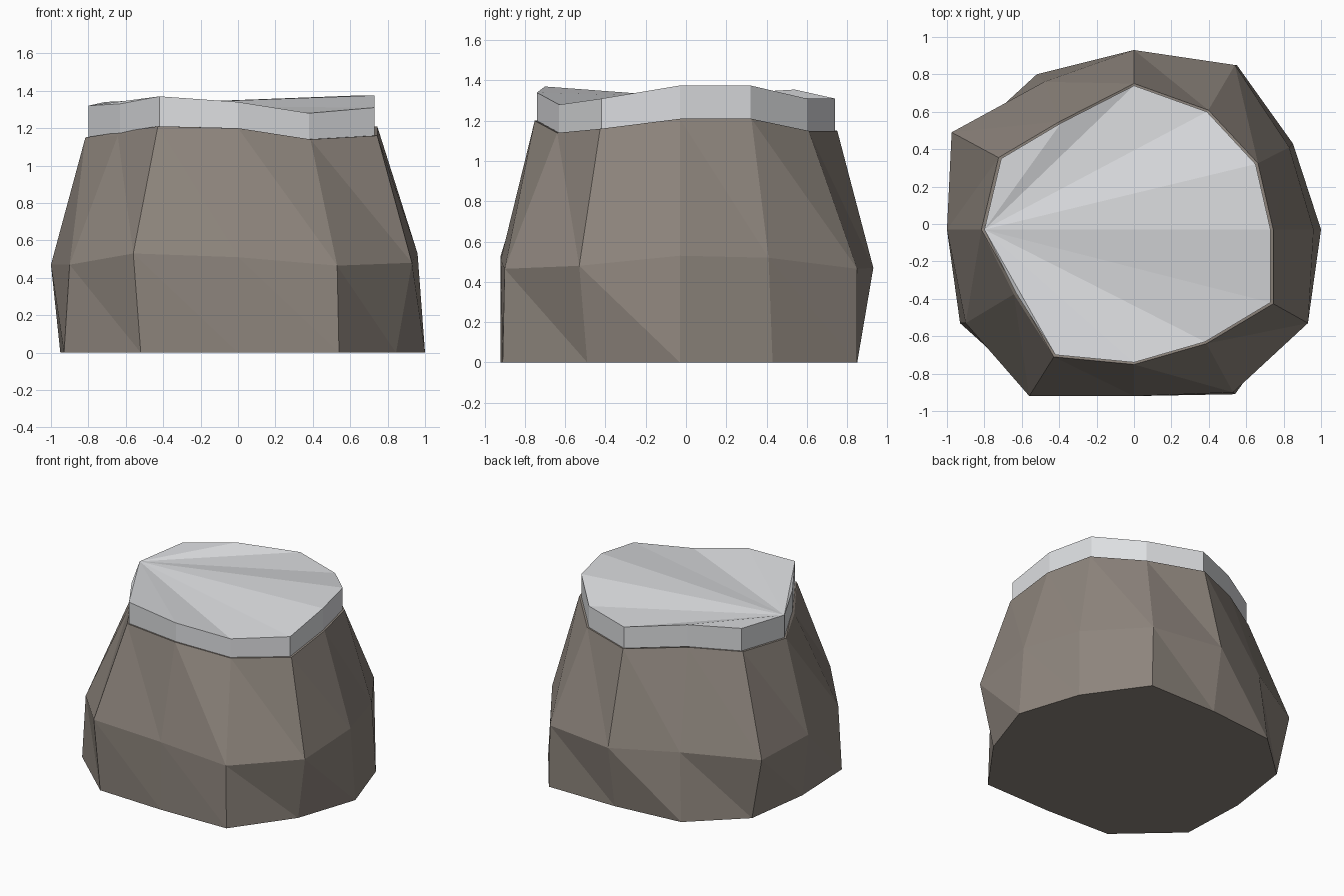
import bpy, bmesh

if "Cube" in bpy.data.objects:
    bpy.data.objects.remove(bpy.data.objects["Cube"])

# Rings run counter-clockwise from +x in 30 degree steps
base = [(1.0, -.03), (.85, .43), (.55, .85), (0, .85), (-.52, .80), (-.88, .47),
        (-.95, -.03), (-.93, -.53), (-.52, -.90), (0, -.92), (.54, -.91), (.845, -.49)]
middle = [(.96, -.03, .53), (.83, .41, .52), (.54, .85, .465), (0, .93, .47),
          (-.48, .76, .50), (-.975, .49, .47), (-1.0, -.03, .47), (-.90, -.53, .47),
          (-.56, -.92, .53), (0, -.92, .51), (.53, -.90, .465), (.93, -.53, .48)]
# Cap outline: x, y, lower z, upper z
rim = [(.73, -.03, 1.21, 1.375), (.65, .32, 1.21, 1.375), (.39, .60, 1.15, 1.31),
       (0, .74, 1.15, 1.31), (-.39, .54, 1.19, 1.355), (-.71, .35, 1.17, 1.34),
       (-.80, -.03, 1.15, 1.32), (-.63, -.37, 1.16, 1.33), (-.42, -.70, 1.21, 1.37),
       (0, -.74, 1.20, 1.34), (.38, -.63, 1.14, 1.28), (.73, -.42, 1.16, 1.31)]


def material(name, rgb):
    m = bpy.data.materials.new(name)
    m.diffuse_color = (*rgb, 1)
    m.use_nodes = True
    m.node_tree.nodes["Principled BSDF"].inputs["Base Color"].default_value = m.diffuse_color
    return m


def loft(name, rings, mat, apex=6):
    """Join stacked rings with triangles and close both ends with a fan."""
    bm = bmesh.new()
    loops = [[bm.verts.new(p) for p in r] for r in rings]
    n = len(loops[0])
    for lo, hi in zip(loops, loops[1:]):
        for i in range(n):
            j = (i + 1) % n
            bm.faces.new((lo[i], lo[j], hi[i]))
            bm.faces.new((hi[i], lo[j], hi[j]))
    for k in range(1, n - 1):
        a, b = (apex + k) % n, (apex + k + 1) % n
        bm.faces.new((loops[-1][apex], loops[-1][a], loops[-1][b]))
        bm.faces.new((loops[0][apex], loops[0][b], loops[0][a]))
    me = bpy.data.meshes.new(name)
    bm.to_mesh(me)
    bm.free()
    me.materials.append(mat)
    bpy.context.collection.objects.link(bpy.data.objects.new(name, me))


# Rock body, slightly wider than the cap at its top
loft("rock_body", [[(x, y, 0) for x, y in base], middle,
                   [(x * 1.02, y * 1.015, z) for x, y, z, _ in rim]],
     material("stone brown", (.27, .235, .205)))

# Pale cap slab
loft("pale_cap", [[(x, y, z) for x, y, z, _ in rim],
                  [(x, y, t) for x, y, _, t in rim]],
     material("pale grey", (.72, .73, .75)))
